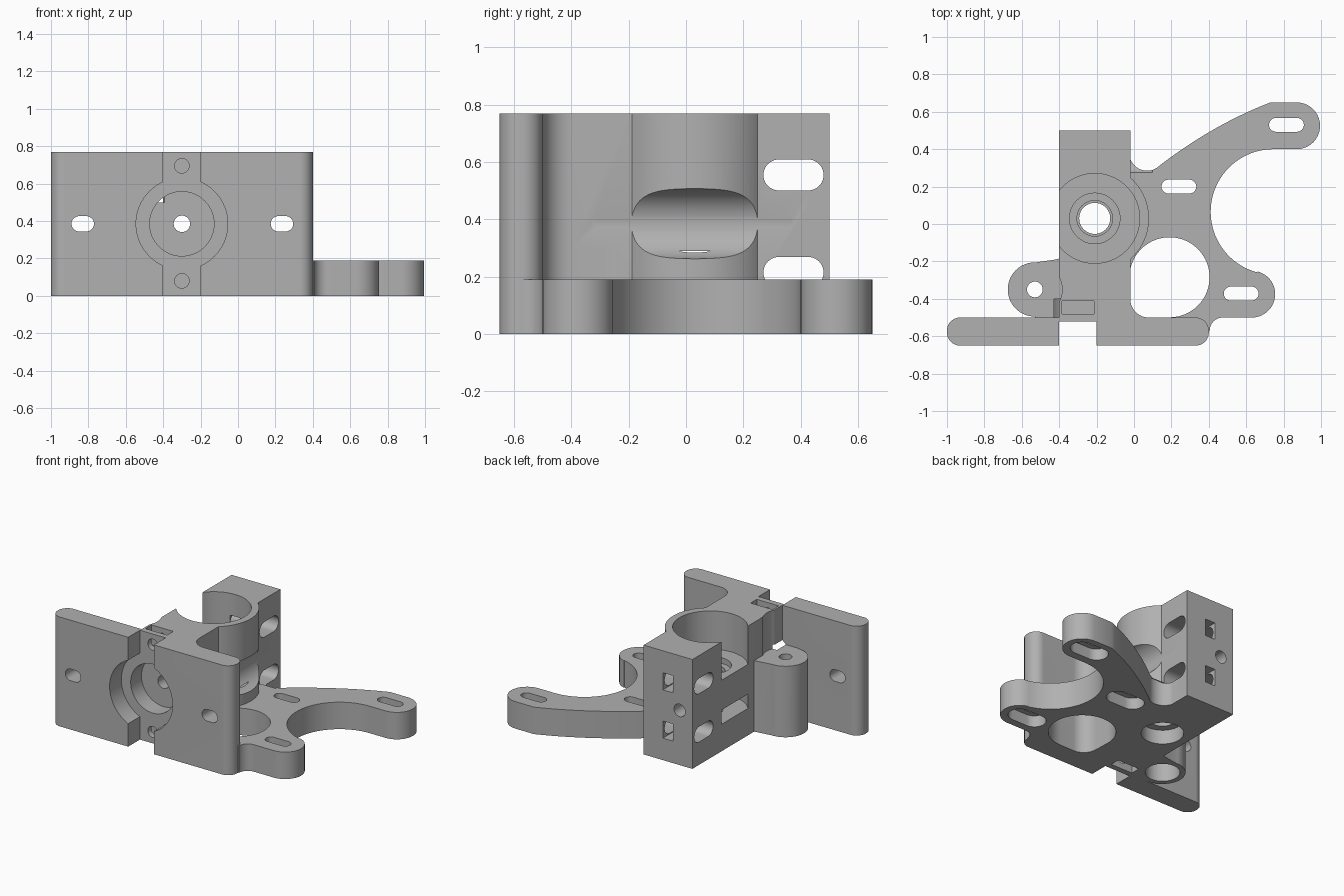
import bpy, bmesh
from math import cos, sin, radians

old = bpy.data.objects.get("Cube")
if old:
    bpy.data.objects.remove(old, do_unlink=True)

grey = bpy.data.materials.new("plain grey")
grey.use_nodes = True
GREY = (0.44, 0.44, 0.44, 1)
grey.diffuse_color = GREY
grey.node_tree.nodes["Principled BSDF"].inputs["Base Color"].default_value = GREY


# Profile helpers
def arc(cx, cy, r, a, b, n=20):
    return [(cx + r * cos(radians(a + (b - a) * i / n)),
             cy + r * sin(radians(a + (b - a) * i / n))) for i in range(n + 1)]


def circle(cx, cy, r, n=64):
    return arc(cx, cy, r, 0, 360 - 360 / n, n - 1)


def slot(cx, cy, half, r):
    return arc(cx + half - r, cy, r, -90, 90) + arc(cx - half + r, cy, r, 90, 270)


def rect(x0, y0, x1, y1):
    return [(x0, y0), (x1, y0), (x1, y1), (x0, y1)]


def prism(name, pts, lo, hi, axis="z"):
    place = {"z": lambda u, v, w: (u, v, w),
             "y": lambda u, v, w: (u, w, v),
             "x": lambda u, v, w: (w, u, v)}[axis]
    bm = bmesh.new()
    a, b = [[bm.verts.new(place(u, v, w)) for u, v in pts] for w in (lo, hi)]
    bm.faces.new(a)
    bm.faces.new(b)
    for i in range(len(pts)):
        j = (i + 1) % len(pts)
        bm.faces.new((a[i], a[j], b[j], b[i]))
    bmesh.ops.recalc_face_normals(bm, faces=bm.faces)
    me = bpy.data.meshes.new(name)
    bm.to_mesh(me)
    bm.free()
    me.materials.append(grey)
    ob = bpy.data.objects.new(name, me)
    bpy.context.collection.objects.link(ob)
    return ob


def combine(target, tool, op):
    mod = target.modifiers.new("combine", "BOOLEAN")
    mod.operation, mod.solver, mod.object = op, "EXACT", tool
    bpy.context.view_layer.update()
    dg = bpy.context.evaluated_depsgraph_get()
    me = bpy.data.meshes.new_from_object(target.evaluated_get(dg))
    target.modifiers.clear()
    target.data = me
    bpy.data.objects.remove(tool, do_unlink=True)


H, BASE, MID = 0.77, 0.19, 0.385
BX, BY = -0.21, 0.03          # bore centre
HX, HY = -0.53, -0.35         # side post centre

body = prism("extruder_body", rect(-0.4, -0.6, -0.02, 0.5), 0, H)


def add(*args):
    combine(body, prism("added", *args), "UNION")


def cut(*args):
    combine(body, prism("cutter", *args), "DIFFERENCE")


# Front mounting wall with rounded ends
R = 0.07
add(arc(-1 + R, -0.65 + R, R, 180, 270) + arc(0.4 - R, -0.65 + R, R, 270, 360)
    + arc(0.4 - R, -0.5 - R, R, 0, 90) + arc(-1 + R, -0.5 - R, R, 90, 180), 0, H)

# Bore bulge and the fillet between body and wall
add(circle(BX, BY, 0.29, 96), 0, H)
cut(rect(-0.7, -0.3, -0.4, 0.4), -0.1, 1)
add(arc(0.08, -0.4, 0.1, 270, 180) + [(-0.04, -0.4), (-0.04, -0.52), (0.08, -0.52)], 0, H)

# Base plate with two curved arms
p0, p1, p2 = (0.73, 0.65), (0.43, 0.536), (0.137, 0.313)
sweep = []
for i in range(1, 16):
    t = i / 16
    sweep.append(tuple((1 - t) ** 2 * a + 2 * t * (1 - t) * b + t * t * c
                       for a, b, c in zip(p0, p1, p2)))
plate = [(-0.1, -0.57)] + arc(0.475, -0.57, 0.07, 180, 90)
plate += arc(0.63, -0.375, 0.125, -90, 75)
plate += arc(0.745, 0.065, 0.335, 255, 90, 40)
plate += arc(0.87, 0.525, 0.125, -90, 90) + [p0] + sweep
plate += arc(0.07, 0.38, 0.095, -45, -180) + [(-0.1, 0.38)]
add(plate, 0, BASE)

# Side post with its neck
add(circle(HX, HY, 0.145), 0, 0.5)
add([(HX, -0.52), (-0.38, -0.52), (-0.38, -0.18), (-0.42, -0.19), (HX, HY + 0.144)], 0, 0.5)
cut(circle(HX, HY, 0.146), 0.5, 1)
cut(circle(HX, HY, 0.042, 32), -0.1, 1)
cut(circle(HX, HY, 0.11), -0.1, 0.14)

# Large opening in the plate
cut(arc(0.19, -0.285, 0.214, -90, 180, 60) + [(-0.02, -0.4)]
    + arc(0.08, -0.4, 0.1, 180, 270)[1:], -0.1, 0.3)

# Arm slots with wider recesses below
for x, y in ((0.24, 0.2), (0.815, 0.53), (0.573, -0.372)):
    cut(slot(x, y, 0.093, 0.037), -0.1, 0.3)
    cut(slot(x, y, 0.135, 0.075), -0.1, 0.08)

# Front groove, stepped bearing seat and bolt holes
cut(rect(-0.4, -0.8, -0.2, -0.52), -0.1, 1)
cut(circle(-0.3, MID, 0.245), -0.8, -0.52, "y")
cut(circle(-0.3, MID, 0.172), -0.8, -0.4, "y")
cut(circle(-0.3, MID, 0.044, 32), -0.8, 0.8, "y")
for z in (0.08, 0.695):
    cut(circle(-0.3, z, 0.039, 32), -0.8, -0.35, "y")
for x in (-0.83, 0.235):
    cut(slot(x, MID, 0.06, 0.041), -0.8, -0.45, "y")

# Nut slits above and below
for lo, hi in ((0.63, 1), (-0.1, 0.14)):
    cut(rect(-0.385, -0.48, -0.215, -0.412), lo, hi)

# Vertical bore, lower chamber and feed hole
cut(circle(BX, BY, 0.24, 96), 0.5, 1)
cut(circle(BX, BY, 0.24, 96), BASE, 0.29)
cut(circle(BX, BY, 0.083, 48), -0.1, 1)
cut(circle(BX, BY, 0.135, 48), -0.1, 0.1)
cut(circle(BX, BY, 0.135, 48), 0.46, 0.6)
cut(circle(BX, BY, 0.095, 48), 0.43, 0.6)

# Roller pocket on the side of the bulge
cut(circle(0.103, MID, 0.1245, 96), -0.32, 0.37, "y")

# Rear block: cross slots and nut windows
for z in (0.215, 0.555):
    cut(slot(0.375, z, 0.105, 0.054), -0.6, 0.1, "x")
    cut(rect(-0.25, z - 0.06, -0.17, z + 0.06), 0.22, 0.7, "y")

# Smooth curved faces, sharp edges
bpy.context.view_layer.update()
body.select_set(True)
bpy.context.view_layer.objects.active = body
bpy.ops.object.shade_smooth_by_angle(angle=radians(30))
